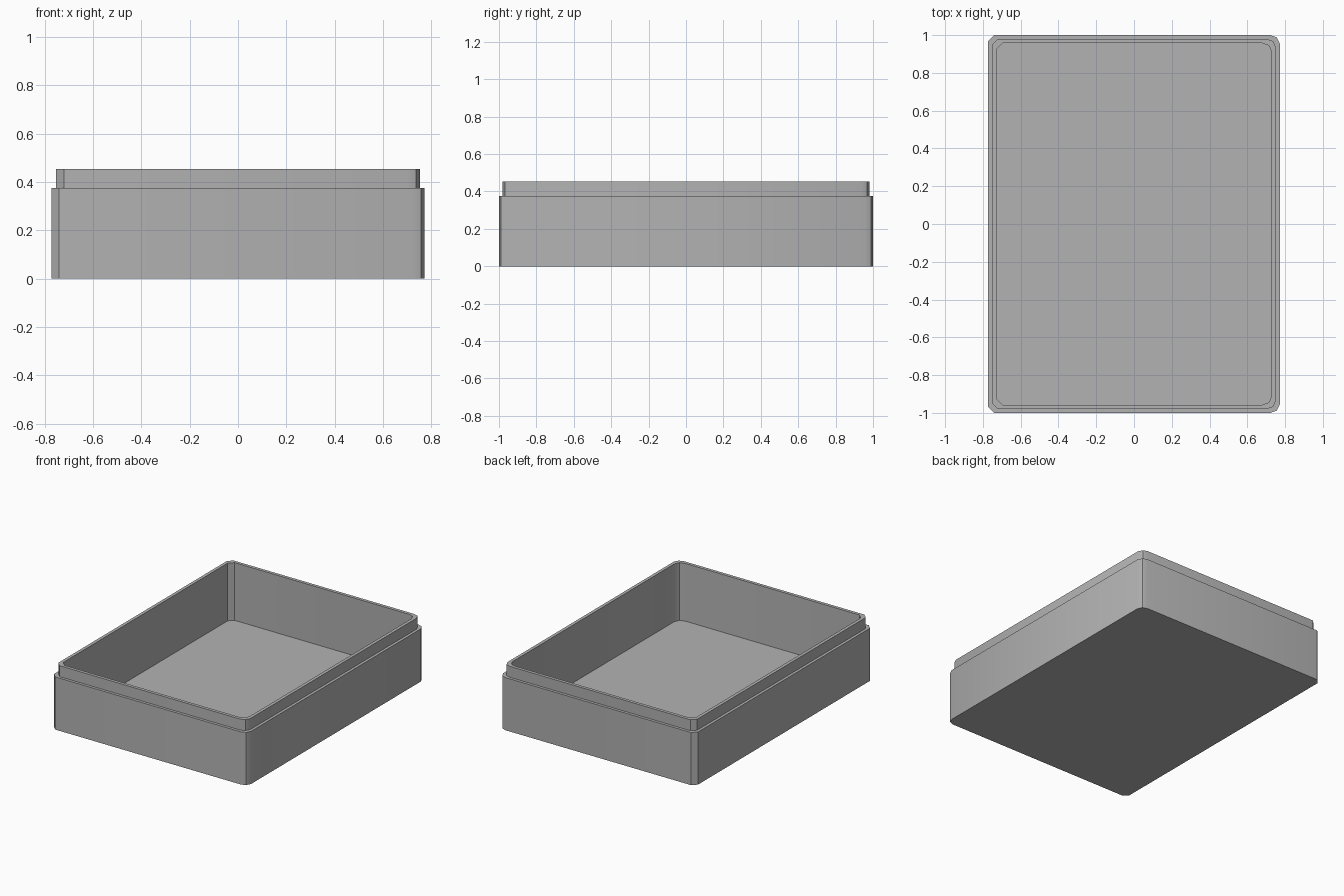
import bpy
import bmesh
import math

if "Cube" in bpy.data.objects:
    bpy.data.objects.remove(bpy.data.objects["Cube"], do_unlink=True)

# One plain grey for the whole tray
grey = bpy.data.materials.new("plain_grey")
grey.use_nodes = True
colour = (0.45, 0.45, 0.45, 1)
grey.diffuse_color = colour
grey.node_tree.nodes["Principled BSDF"].inputs["Base Color"].default_value = colour

HALF_X, HALF_Y = 0.772, 1.0
STEP, WALL, FLOOR = 0.02, 0.043, 0.042
SHOULDER, RIM = 0.375, 0.453


def outline(inset):
    """Counter-clockwise outline: cut corners at -x, rounded ones at +x."""
    x, y = HALF_X - inset, HALF_Y - inset
    back = [(x, y - 0.045), (x - 0.016, y - 0.012), (x - 0.05, y),
            (-x + 0.032, y), (-x, y - 0.032)]
    front = [(px, -py) for px, py in reversed(back)]
    return back + front


# Rings run up the outside, over the stepped rim and down to the floor
rings = [(0, 0), (0, SHOULDER), (STEP, SHOULDER), (STEP, RIM),
         (WALL, RIM), (WALL, FLOOR)]

bm = bmesh.new()
loops = [[bm.verts.new((x, y, z)) for x, y in outline(inset)]
         for inset, z in rings]
for low, high in zip(loops, loops[1:]):
    for i in range(len(low)):
        j = (i + 1) % len(low)
        bm.faces.new((low[i], low[j], high[j], high[i]))

# Underside and inner floor
bm.faces.new(list(reversed(loops[0])))
bm.faces.new(loops[-1])
bmesh.ops.recalc_face_normals(bm, faces=bm.faces[:])

mesh = bpy.data.meshes.new("box_tray")
bm.to_mesh(mesh)
bm.free()
mesh.materials.append(grey)
tray = bpy.data.objects.new("box_tray", mesh)
bpy.context.collection.objects.link(tray)

# Smooth the rounded corners, keep rims and cut corners sharp
bpy.ops.object.select_all(action='DESELECT')
tray.select_set(True)
bpy.context.view_layer.objects.active = tray
bpy.ops.object.shade_smooth_by_angle(angle=math.radians(40))
